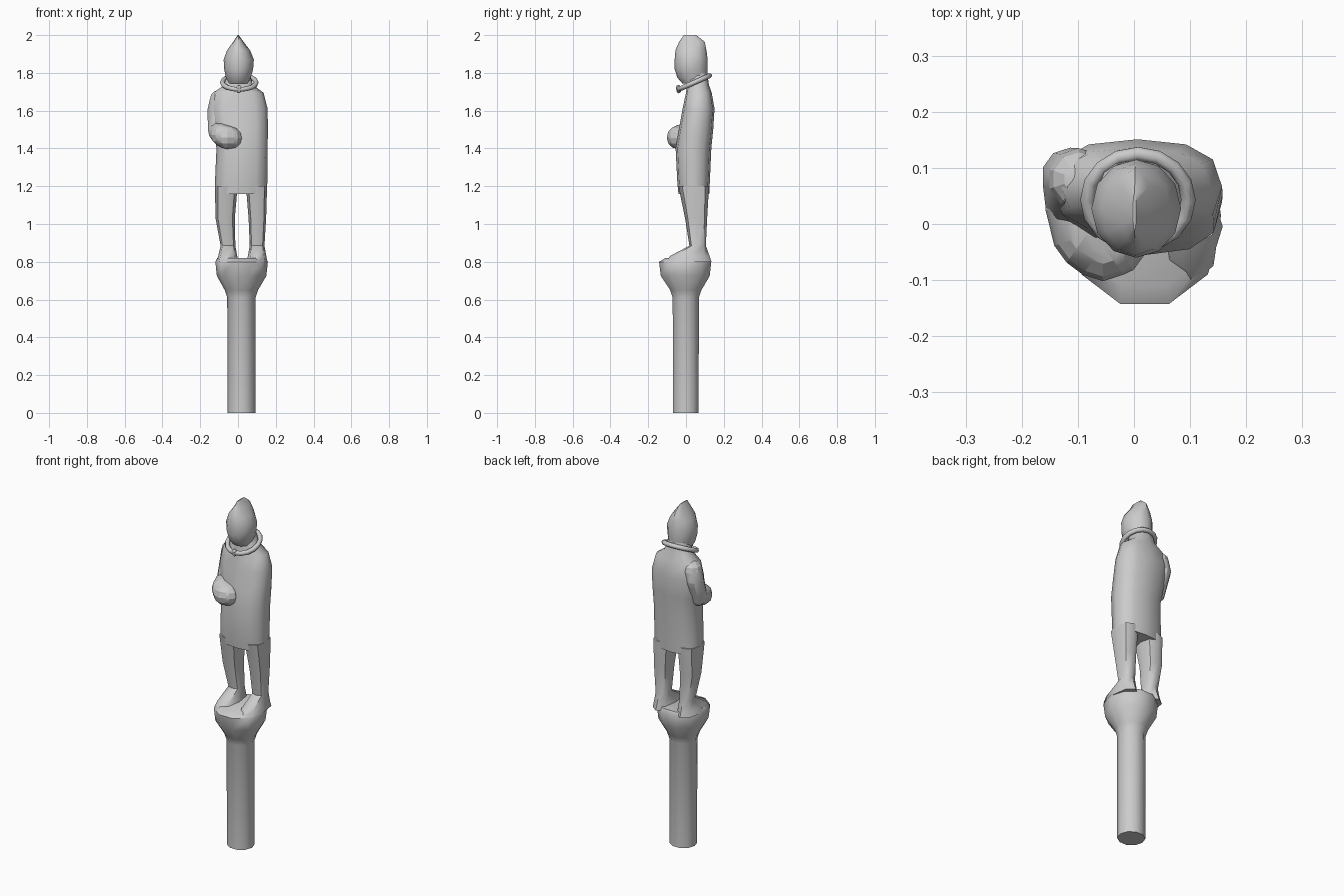
import bpy, bmesh, math
from mathutils import Vector, Matrix


def finish(bm, name, angle=45):
    bmesh.ops.recalc_face_normals(bm, faces=bm.faces[:])
    me = bpy.data.meshes.new(name)
    bm.to_mesh(me)
    bm.free()
    ob = bpy.data.objects.new(name, me)
    bpy.context.collection.objects.link(ob)
    bpy.ops.object.select_all(action='DESELECT')
    ob.select_set(True)
    bpy.context.view_layer.objects.active = ob
    bpy.ops.object.shade_smooth_by_angle(angle=math.radians(angle))
    return ob


def loft(name, rings, n=10, p=2.0, angle=45):
    """Skin superellipse rings given as (z, x0, x1, y0, y1)."""
    bm = bmesh.new()
    loops = []
    for z, x0, x1, y0, y1 in rings:
        loop = []
        for i in range(n):
            a = 2 * math.pi * i / n
            c, s = math.cos(a), math.sin(a)
            x = math.copysign(abs(c) ** (2 / p), c)
            y = math.copysign(abs(s) ** (2 / p), s)
            loop.append(bm.verts.new(((x0 + x1) / 2 + x * (x1 - x0) / 2,
                                      (y0 + y1) / 2 + y * (y1 - y0) / 2, z)))
        loops.append(loop)
    for a, b in zip(loops, loops[1:]):
        for i in range(n):
            j = (i + 1) % n
            bm.faces.new((a[i], a[j], b[j], b[i]))
    bm.faces.new(loops[0][::-1])
    bm.faces.new(loops[-1])
    return finish(bm, name, angle)


def limb(name, balls):
    """Convex hull around a few low-poly balls given as (x, y, z, radius)."""
    bm = bmesh.new()
    for x, y, z, r in balls:
        bmesh.ops.create_uvsphere(bm, u_segments=10, v_segments=6, radius=r,
                                  matrix=Matrix.Translation((x, y, z)))
    hull = bmesh.ops.convex_hull(bm, input=bm.verts[:])
    junk = {g for g in hull['geom_interior'] + hull['geom_unused']
            if isinstance(g, bmesh.types.BMVert)}
    bmesh.ops.delete(bm, geom=list(junk), context='VERTS')
    return finish(bm, name, 60)


# Handle and flared pedestal
loft("handle_pedestal", [
    (0.00, -0.056, 0.092, -0.072, 0.070),
    (0.61, -0.057, 0.093, -0.074, 0.072),
    (0.65, -0.070, 0.106, -0.088, 0.086),
    (0.725, -0.112, 0.150, -0.140, 0.132),
    (0.80, -0.120, 0.158, -0.150, 0.141),
    (0.82, -0.110, 0.148, -0.115, 0.130)], n=10)

# Legs with wedge-shaped feet
loft("left_leg", [
    (0.80, -0.115, 0.004, -0.105, 0.135),
    (0.83, -0.105, -0.004, -0.085, 0.125),
    (0.885, -0.092, -0.014, 0.018, 0.105),
    (1.03, -0.119, -0.017, -0.005, 0.112),
    (1.20, -0.122, -0.002, -0.040, 0.122)], n=8, p=2.4, angle=50)
loft("right_leg", [
    (0.80, 0.048, 0.155, -0.105, 0.135),
    (0.83, 0.052, 0.150, -0.085, 0.125),
    (0.885, 0.062, 0.140, 0.018, 0.105),
    (1.03, 0.056, 0.149, -0.005, 0.112),
    (1.20, 0.042, 0.154, -0.040, 0.122)], n=8, p=2.4, angle=50)

# Cloaked torso and neck
loft("torso", [
    (1.16, -0.121, 0.153, -0.040, 0.123),
    (1.22, -0.122, 0.155, -0.046, 0.126),
    (1.40, -0.114, 0.157, -0.055, 0.134),
    (1.50, -0.128, 0.158, -0.038, 0.144),
    (1.61, -0.145, 0.157, -0.018, 0.151),
    (1.695, -0.130, 0.135, 0.000, 0.136),
    (1.735, -0.074, 0.080, 0.006, 0.122),
    (1.80, -0.055, 0.060, 0.005, 0.112)], n=12, p=2.5)

# Arm folded across the front
limb("upper_arm", [(-0.098, 0.080, 1.655, 0.055), (-0.114, 0.085, 1.60, 0.051),
                   (-0.108, 0.045, 1.49, 0.052)])
limb("forearm", [(-0.108, 0.040, 1.49, 0.052), (-0.085, -0.020, 1.47, 0.060),
                 (-0.055, -0.040, 1.458, 0.062), (-0.035, -0.035, 1.455, 0.058)])

# Hooded head with a pointed ridge
loft("head", [
    (1.745, -0.052, 0.056, -0.020, 0.108),
    (1.775, -0.064, 0.068, -0.046, 0.113),
    (1.82, -0.073, 0.080, -0.060, 0.115),
    (1.87, -0.076, 0.084, -0.060, 0.115),
    (1.92, -0.058, 0.064, -0.056, 0.108),
    (1.965, -0.025, 0.029, -0.036, 0.099),
    (2.00, -0.002, 0.004, -0.012, 0.055)], n=12)

# Tilted neck ring
bpy.ops.mesh.primitive_torus_add(major_segments=16, minor_segments=8,
                                 major_radius=0.090, minor_radius=0.013,
                                 location=(0.007, 0.043, 1.749),
                                 rotation=(math.radians(24), 0, 0))
bpy.context.object.name = "neck_ring"
bpy.ops.object.shade_smooth_by_angle(angle=math.radians(60))

# Small clasp at the front of the ring
limb("clasp", [(0.005, -0.040, 1.722, 0.014), (0.005, -0.038, 1.704, 0.012)])
